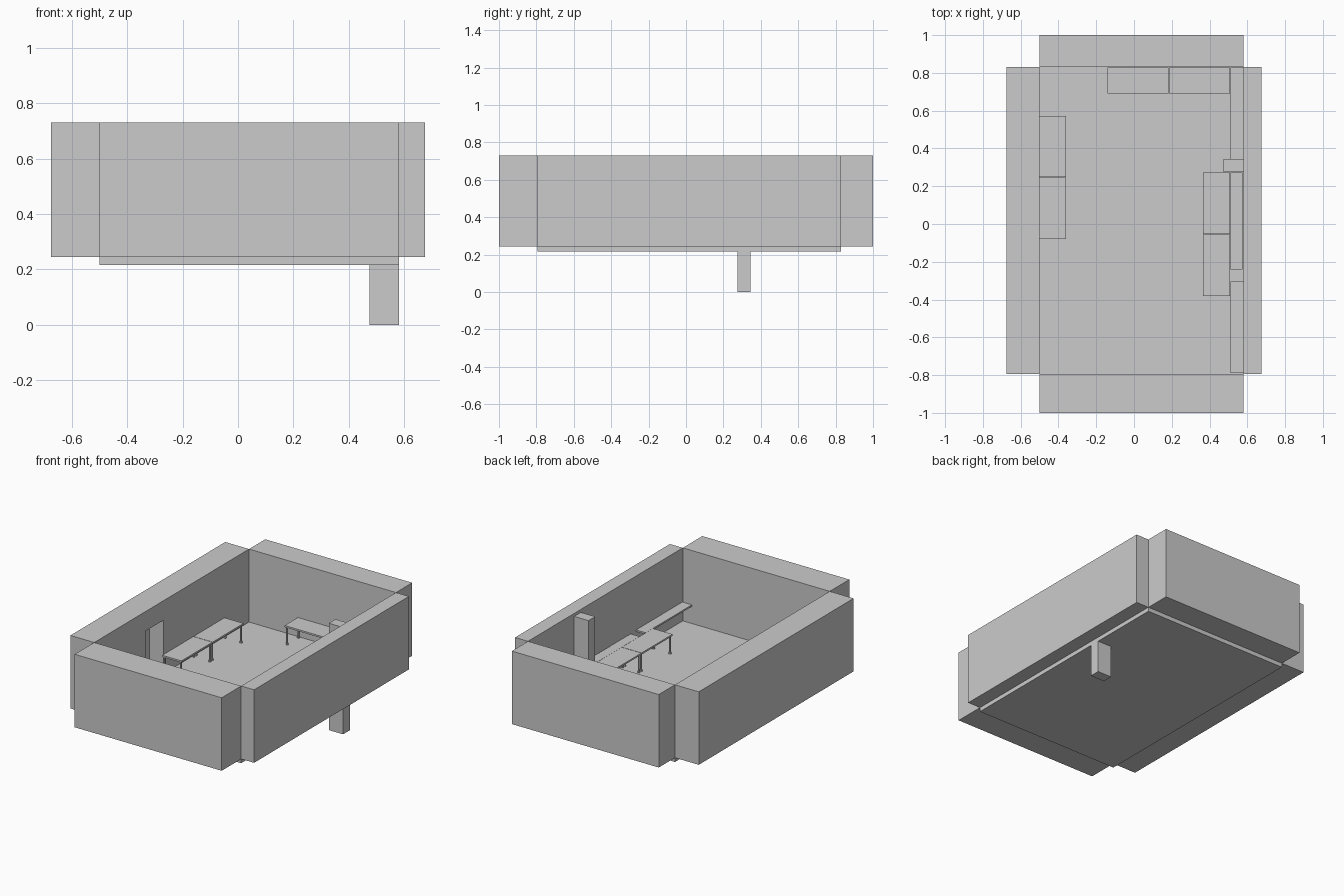
import bpy
import bmesh
from mathutils import Matrix, Vector

if "Cube" in bpy.data.objects:
    bpy.data.objects.remove(bpy.data.objects["Cube"])

FLOOR, TOP = 0.245, 0.73      # floor surface and wall top
DESK = 0.372                  # desk surface height
THICK = 0.011                 # desk board thickness


def add_box(bm, x, y, z):
    size = Vector((x[1] - x[0], y[1] - y[0], z[1] - z[0]))
    mid = Vector((sum(x), sum(y), sum(z))) / 2
    bmesh.ops.create_cube(bm, size=1, matrix=Matrix.Translation(mid) @ Matrix.Diagonal(size).to_4x4())


def add_post(bm, x, y, z0, z1, r):
    bmesh.ops.create_cone(bm, cap_ends=True, segments=8, radius1=r, radius2=r, depth=z1 - z0,
                          matrix=Matrix.Translation((x, y, (z0 + z1) / 2)))


def finish(name, bm):
    mesh = bpy.data.meshes.new(name)
    bm.to_mesh(mesh)
    bm.free()
    obj = bpy.data.objects.new(name, mesh)
    bpy.context.collection.objects.link(obj)
    return obj


def box(name, x, y, z):
    bm = bmesh.new()
    add_box(bm, x, y, z)
    return finish(name, bm)


def table(name, x, y):
    bm = bmesh.new()
    add_box(bm, x, y, (DESK - THICK, DESK))
    inset = 0.011
    for px in (x[0] + inset, x[1] - inset):
        for py in (y[0] + inset, y[1] - inset):
            add_post(bm, px, py, FLOOR, DESK - THICK, 0.006)
            add_post(bm, px, py, FLOOR, FLOOR + 0.01, 0.009)
    return finish(name, bm)


# Room shell
box("floor_slab", (-0.50, 0.58), (-0.795, 0.83), (0.217, FLOOR))
left = box("left_wall", (-0.675, -0.50), (-0.795, 0.83), (FLOOR, TOP))
box("right_wall", (0.58, 0.675), (-0.795, 0.83), (FLOOR, TOP))
box("front_wall", (-0.50, 0.58), (-1.0, -0.795), (FLOOR, TOP))
box("back_wall", (-0.50, 0.58), (0.83, 1.0), (FLOOR, TOP))

# Door niche in the left wall
cutter = box("door_niche_cutter", (-0.60, -0.45), (-0.25, -0.07), (FLOOR + 0.002, 0.60))
cutter.hide_render = True
cutter.hide_viewport = True
cut = left.modifiers.new("door_niche", 'BOOLEAN')
cut.operation = 'DIFFERENCE'
cut.solver = 'EXACT'
cut.object = cutter

# Column running through the floor
box("column", (0.475, 0.58), (0.275, 0.345), (0.0, 0.71))

# Desks in pairs along the left, right and back walls
for i in range(2):
    y = -0.08 + i * 0.328
    table(f"left_desk_{i + 1}", (-0.50, -0.36), (y, y + 0.325))
    y = -0.38 + i * 0.328
    table(f"right_desk_{i + 1}", (0.365, 0.509), (y, y + 0.325))
    x = -0.14 + i * 0.325
    table(f"back_desk_{i + 1}", (x, x + 0.322), (0.69, 0.829))

# Narrow ledges on the right wall
for name, x1, y in (("front_ledge", 0.58, (-0.79, -0.305)),
                    ("middle_ledge", 0.575, (-0.24, 0.273)),
                    ("rear_ledge", 0.58, (0.345, 0.829))):
    box(name, (0.51, x1), y, (DESK - THICK, DESK))
